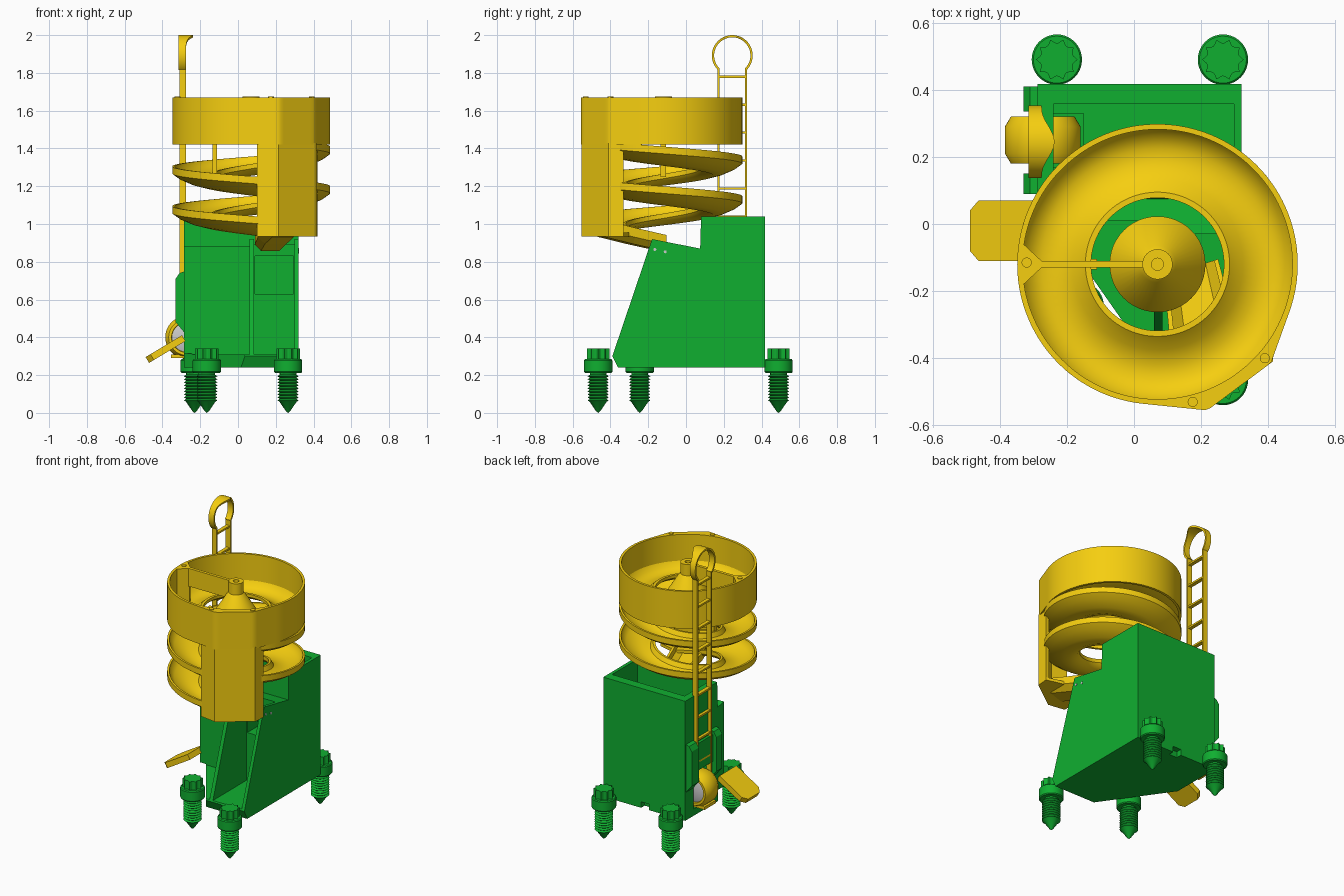
import bpy, bmesh, math
from math import sin, cos, pi, radians
from mathutils import Vector, Matrix

if "Cube" in bpy.data.objects:
    bpy.data.objects.remove(bpy.data.objects["Cube"])


def mat(name, rgb):
    m = bpy.data.materials.new(name)
    m.diffuse_color = (*rgb, 1)
    m.use_nodes = True
    m.node_tree.nodes["Principled BSDF"].inputs["Base Color"].default_value = m.diffuse_color
    return m


YELLOW = mat("yellow", (0.92, 0.62, 0.005))
GREEN = mat("green", (0.005, 0.43, 0.03))
GREY = mat("grey", (0.55, 0.55, 0.55))
CX, CY = 0.07, -0.12          # axis of the spiral


def finish(name, bm, m, smooth=False):
    bmesh.ops.recalc_face_normals(bm, faces=bm.faces)
    me = bpy.data.meshes.new(name)
    bm.to_mesh(me)
    bm.free()
    me.materials.append(m)
    ob = bpy.data.objects.new(name, me)
    bpy.context.collection.objects.link(ob)
    bpy.ops.object.select_all(action='DESELECT')
    ob.select_set(True)
    bpy.context.view_layer.objects.active = ob
    if smooth:
        bpy.ops.object.shade_smooth_by_angle(angle=radians(35))
    return ob


def prism(name, pts, axis, a, b, m, smooth=False):
    put = {'x': lambda p, t: (t, p[0], p[1]), 'y': lambda p, t: (p[0], t, p[1]),
           'z': lambda p, t: (p[0], p[1], t)}[axis]
    bm = bmesh.new()
    lo = [bm.verts.new(put(p, a)) for p in pts]
    hi = [bm.verts.new(put(p, b)) for p in pts]
    bm.faces.new(lo)
    bm.faces.new(hi)
    n = len(pts)
    for i in range(n):
        bm.faces.new((lo[i], lo[(i + 1) % n], hi[(i + 1) % n], hi[i]))
    return finish(name, bm, m, smooth)


def box(name, x, y, z, m):
    return prism(name, [(x[0], y[0]), (x[1], y[0]), (x[1], y[1]), (x[0], y[1])], 'z', *z, m)


def sweep(name, rings, m, closed=False, smooth=True):
    """Skin a list of closed cross-sections."""
    bm = bmesh.new()
    vs = [[bm.verts.new(p) for p in r] for r in rings]
    n = len(vs[0])
    for k in range(len(vs) - (0 if closed else 1)):
        p, q = vs[k], vs[(k + 1) % len(vs)]
        for i in range(n):
            j = (i + 1) % n
            bm.faces.new((p[i], p[j], q[j], q[i]))
    if not closed:
        bm.faces.new(vs[0])
        bm.faces.new(vs[-1])
    return finish(name, bm, m, smooth)


def lathe(name, prof, loc, m, n=40, axis='z'):
    rings = []
    for r, h in prof:
        r = max(r, 0.0005)
        ring = [Vector((r * cos(2 * pi * i / n), r * sin(2 * pi * i / n), h)) for i in range(n)]
        if axis == 'y':
            ring = [Vector((v.x, v.z, v.y)) for v in ring]
        rings.append([v + Vector(loc) for v in ring])
    return sweep(name, rings, m)


def boolean(ob, cutter, op='DIFFERENCE'):
    md = ob.modifiers.new("cut", 'BOOLEAN')
    md.operation, md.solver, md.object = op, 'EXACT', cutter
    bpy.context.view_layer.objects.active = ob
    bpy.ops.object.modifier_apply(modifier=md.name)
    bpy.data.objects.remove(cutter)


# --- green housing: back box, slanted channel on the right, chamfered floor on the left
side = [(-0.36, 0.24), (0.418, 0.24), (0.418, 1.04), (0.08, 1.04), (0.075, 0.87), (-0.18, 0.92), (-0.39, 0.3)]
housing = prism("housing", side, 'x', -0.287, 0.32, GREEN)
boolean(housing, box("c", (-0.5, 0.06), (-0.6, 0.01), (0.31, 1.3), GREEN))
boolean(housing, prism("c", [(0.04, -0.6), (0.04, -0.395), (-0.3, 0.09), (-0.5, 0.09), (-0.5, -0.6)],
                       'z', 0.1, 0.315, GREEN))
boolean(housing, box("c", (0.085, 0.298), (-0.6, -0.03), (0.31, 1.3), GREEN))
boolean(housing, box("c", (-0.24, 0.298), (0.085, 0.357), (0.31, 1.3), GREEN))
boolean(housing, box("c", (0.09, 0.295), (-0.1, 0.2), (0.63, 0.83), GREEN))
boolean(housing, box("c", (-0.4, -0.15), (0.17, 0.33), (0.285, 0.53), GREEN))
boolean(housing, box("c", (-0.02, 0.04), (0.38, 0.5), (0.2, 0.28), GREEN))
for i, (y, z) in enumerate([(-0.165, 0.865), (-0.11, 0.853)]):
    lathe(f"side_pin_{i}", [(0, -0.01), (0.008, -0.01), (0.008, 0.008), (0, 0.008)], (0, 0, 0), GREY, 12
          ).matrix_world = Matrix.Translation((0.315, y, z)) @ Matrix.Rotation(pi / 2, 4, 'Y')

# --- left-hand ladder bracket on the housing
for y0, y1 in ((0.09, 0.15), (0.335, 0.41)):
    prism("ladder_bracket", [(-0.28, 0.42), (-0.28, 0.75), (-0.31, 0.74), (-0.33, 0.71), (-0.33, 0.48)],
          'y', y0, y1, GREEN)
box("bracket_plate", (-0.305, -0.28), (0.14, 0.35), (0.54, 0.72), GREEN)

# --- anchor screws
N = 60
lobes = [(0.062 - 0.013 * abs(sin(10 * pi * i / N)), 2 * pi * i / N) for i in range(N)]
thread = [(0, 0.0), (0.012, 0.01), (0.046, 0.06)]
for k in range(9):
    thread += [(0.056, 0.066 + k * 0.016), (0.044, 0.074 + k * 0.016)]
thread += [(0.044, 0.212), (0.07, 0.212), (0.075, 0.218), (0.075, 0.278), (0.07, 0.284), (0, 0.284)]
for i, (x, y) in enumerate([(-0.23, 0.49), (0.265, 0.49), (0.265, -0.465), (-0.165, -0.245)]):
    lathe(f"anchor_screw_{i}", thread, (x, y, 0), GREEN)
    prism(f"screw_head_{i}", [(x + r * cos(a), y + r * sin(a)) for r, a in lobes], 'z', 0.28, 0.34, GREEN)


# --- drum: round wall with a flat corner at the front right
def rim(deg):
    a = (deg + 180) % 360 - 180
    if not -95.9 < a < -19.8:
        return 0.418
    return min(o / max(cos(radians(a - n)), 0.05) for n, o in ((-19.8, 0.418), (-95.9, 0.418), (-53.3, 0.438)))


def polar(r, deg, z):
    return (CX + r * cos(radians(deg)), CY + r * sin(radians(deg)), z)


sweep("drum_wall", [[polar(rim(a), a, 1.42), polar(rim(a), a, 1.67), polar(0.402, a, 1.67), polar(0.402, a, 1.42)]
                    for a in [k * 2.25 for k in range(160)]], YELLOW, closed=True)
for i, (x, y) in enumerate([(-0.32, -0.115), (0.39, -0.4), (0.175, -0.53)]):
    lathe(f"rim_bolt_{i}", [(0, 1.65), (0.015, 1.65), (0.015, 1.675), (0, 1.675)], (x, y, 0), YELLOW, 20)
# ring-shaped trough closing the drum
floor = [(0.405, 1.5), (0.385, 1.465), (0.345, 1.445), (0.3, 1.445), (0.255, 1.465), (0.215, 1.5), (0.198, 1.5),
         (0.198, 1.48), (0.25, 1.445), (0.3, 1.428), (0.35, 1.428), (0.405, 1.445)]
sweep("drum_floor", [[polar(r, a, z) for r, z in floor] for a in range(0, 360, 4)], YELLOW, closed=True)

# --- spiral trough
trough = [(0.418, 0), (0.418, -0.038), (0.38, -0.065), (0.32, -0.09), (0.265, -0.102), (0.215, -0.085),
          (0.198, -0.065), (0.198, -0.04), (0.212, -0.04), (0.228, -0.068), (0.265, -0.082), (0.32, -0.07),
          (0.375, -0.045), (0.4, -0.018), (0.405, 0)]
sweep("spiral_trough", [[polar(r, a, 1.41 - 0.21 * a / 360 + h) for r, h in trough]
                        for a in range(-57, 656, 4)], YELLOW)

# --- centre hub, cone and carrying arm
lathe("hub_cone", [(0, 1.655), (0.018, 1.655), (0.018, 1.675), (0.045, 1.675), (0.045, 1.6), (0.055, 1.59),
                   (0.143, 1.45), (0.133, 1.445), (0.04, 1.57), (0, 1.57)], (CX, CY, 0), YELLOW, 48)
box("hub_arm", (-0.3, 0.04), (-0.13, -0.11), (1.55, 1.67), YELLOW)
prism("arm_foot", [(-0.34, -0.19), (-0.27, -0.125), (-0.27, -0.115), (-0.34, -0.05)], 'z', 1.43, 1.67, YELLOW)
box("spiral_post", (-0.135, -0.11), (-0.135, -0.105), (1.25, 1.45), YELLOW)

# --- front column: bent wall, open towards the spiral
outer = [(0.1, -0.535), (0.215, -0.553), (0.414, -0.41), (0.42, -0.33)]
inner = [(0.395, -0.33), (0.393, -0.4), (0.21, -0.53), (0.1, -0.513)]
prism("front_column", outer + inner, 'z', 0.955, 1.43, YELLOW)
prism("column_floor", outer + [(0.3, -0.3), (0.1, -0.4)], 'z', 0.935, 0.955, YELLOW)

# --- outlet chute running from the column down into the housing
u = [(-0.1, 0.07), (-0.1, 0.02), (-0.06, -0.015), (0.06, -0.015), (0.1, 0.02), (0.1, 0.07),
     (0.085, 0.07), (0.085, 0.027), (0.053, 0), (-0.053, 0), (-0.085, 0.027), (-0.085, 0.07)]
rings = []
for c, w in (((0.24, -0.45, 0.947), 1.0), ((0.2, -0.3, 0.91), 1.0), ((0.17, -0.13, 0.872), 0.85)):
    rings.append([(c[0] + w * a * 0.95, c[1] + w * a * 0.3, c[2] + b) for a, b in u])
sweep("outlet_chute", rings, YELLOW, smooth=False)

# --- ladder with a ring on top
for y in (0.172, 0.318):
    box("ladder_rail", (-0.31, -0.275), (y - 0.006, y + 0.006), (0.48, 1.82), YELLOW)
for k in range(9):
    z = 1.78 - k * 0.148
    box(f"ladder_rung_{k}", (-0.305, -0.28), (0.17, 0.32), (z - 0.006, z + 0.006), YELLOW)
rings = []
for k in range(49):
    a = radians(-46 + 272 * k / 48)
    w = 0.275 - 0.038 * max(0, sin(a)) ** 6
    rings.append([(x, 0.245 + r * cos(a), 1.892 + r * sin(a))
                  for x, r in ((-0.315, 0.108), (-w, 0.108), (-w, 0.096), (-0.315, 0.096))])
sweep("ladder_ring", rings, YELLOW)

# --- round drum-shaped blower with grey mesh ends
lathe("blower_body", [(0, -0.055), (0.078, -0.055), (0.08, -0.07), (0.095, -0.07), (0.113, -0.04), (0.113, 0.04),
                      (0.095, 0.07), (0.08, 0.07), (0.078, 0.055), (0, 0.055)], (-0.272, 0.25, 0.4), YELLOW, 48, 'y')
lathe("blower_mesh", [(0, -0.068), (0.05, -0.066), (0.077, -0.058), (0.077, 0.058), (0.05, 0.066), (0, 0.068)],
      (-0.272, 0.25, 0.4), GREY, 32, 'y')
box("blower_base", (-0.355, -0.2), (0.19, 0.31), (0.29, 0.31), YELLOW)

# --- tilted side plate with clipped outer corners
plate = [(-0.14, -0.06), (-0.11, -0.09), (0.085, -0.09), (0.085, 0.09), (-0.11, 0.09), (-0.14, 0.06)]
prism("side_plate", plate, 'z', -0.018, 0.018, YELLOW).matrix_world = (
    Matrix.Translation((-0.36, -0.02, 0.352)) @ Matrix.Rotation(radians(-31), 4, 'Y'))
